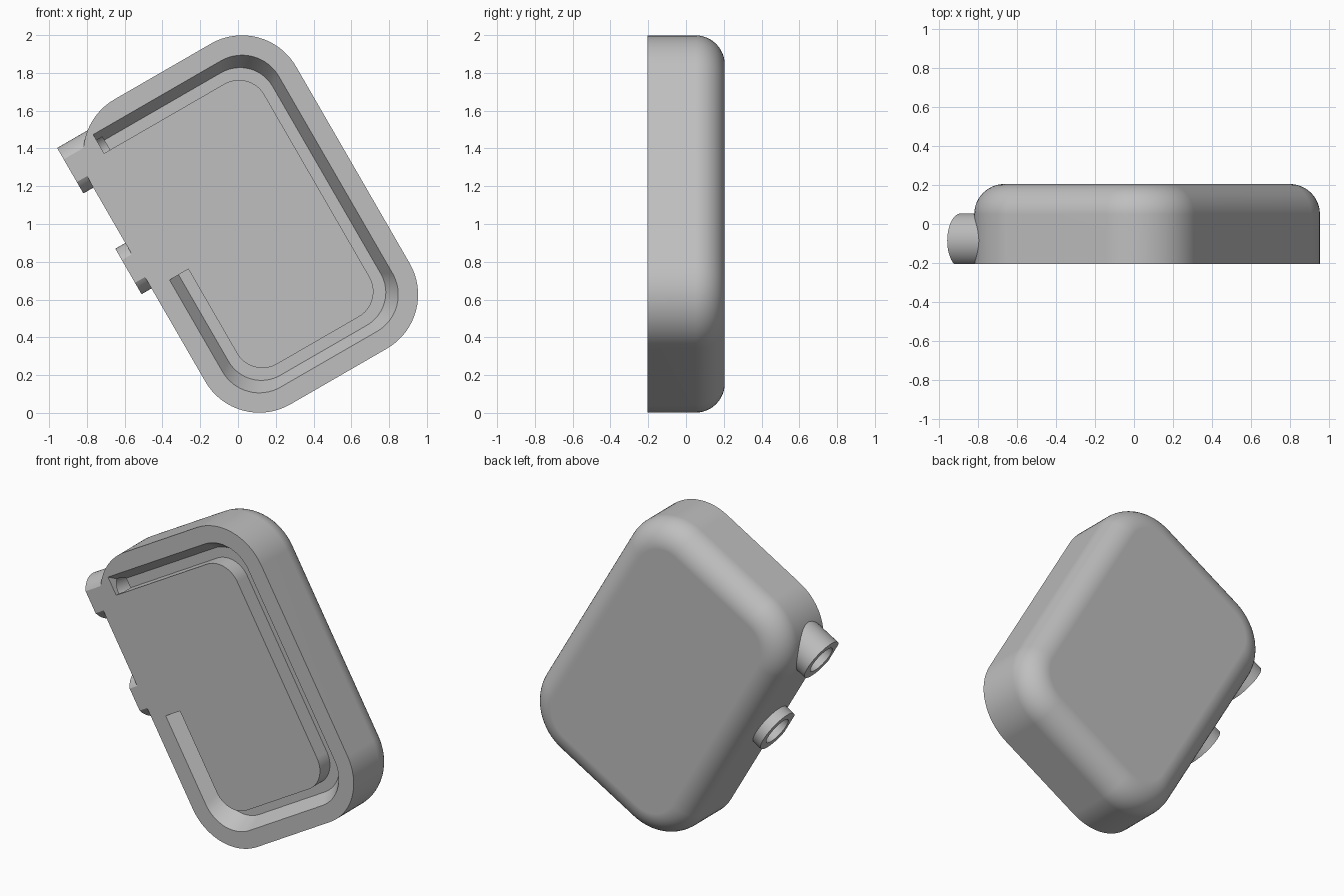
import bpy, bmesh
from math import sin, cos, pi, radians
from mathutils import Matrix, Vector

cube = bpy.data.objects.get("Cube")
if cube:
    bpy.data.objects.remove(cube, do_unlink=True)

HALF_W, HALF_H = 0.625, 0.932
CORNER, FILLET = 0.33, 0.155
FRONT, BACK = -0.205, 0.205
# The whole case leans over by thirty degrees
TILT = Matrix.Translation((0.067, 0, 1)) @ Matrix.Rotation(radians(-30), 4, 'Y')

grey = bpy.data.materials.new("grey_plastic")
grey.use_nodes = True
grey.diffuse_color = (0.52, 0.52, 0.52, 1)
grey.node_tree.nodes["Principled BSDF"].inputs["Base Color"].default_value = (0.52, 0.52, 0.52, 1)


def loft(name, loops, ring=False):
    """Skin a list of equal closed loops; ring joins last loop to first,
    treating each loop as an open strip with capped ends."""
    bm = bmesh.new()
    rows = [[bm.verts.new(TILT @ Vector(p)) for p in loop] for loop in loops]
    n, m = len(rows[0]), len(rows)
    for i in range(m if ring else m - 1):
        a, b = rows[i], rows[(i + 1) % m]
        for j in range(n - 1 if ring else n):
            k = (j + 1) % n
            bm.faces.new((a[j], a[k], b[k], b[j]))
    if ring:
        bm.faces.new([r[0] for r in rows])
        bm.faces.new([r[-1] for r in rows])
    else:
        bm.faces.new(rows[0])
        bm.faces.new(rows[-1])
    bmesh.ops.recalc_face_normals(bm, faces=bm.faces)
    mesh = bpy.data.meshes.new(name)
    bm.to_mesh(mesh)
    bm.free()
    mesh.materials.append(grey)
    obj = bpy.data.objects.new(name, mesh)
    bpy.context.collection.objects.link(obj)
    return obj


def corner_arc(sx, sz, start, inset, radius, y, steps=16):
    cx = sx * (HALF_W - inset - radius)
    cz = sz * (HALF_H - inset - radius)
    return [(cx + radius * cos(start - pi / 2 * i / steps), y,
             cz + radius * sin(start - pi / 2 * i / steps)) for i in range(steps + 1)]


def three_corners(inset, radius, y):
    return (corner_arc(1, 1, pi / 2, inset, radius, y)
            + corner_arc(1, -1, 0, inset, radius, y)
            + corner_arc(-1, -1, -pi / 2, inset, radius, y))


def outline(inset, radius, y):
    return three_corners(inset, radius, y) + corner_arc(-1, 1, pi, inset, radius, y)


def groove_path(inset, radius, y):
    return ([(-0.485, y, HALF_H - inset)] + three_corners(inset, radius, y)
            + [(inset - HALF_W, y, -0.042)])


def rod(name, z, radius, x0, x1, sides=48):
    """Cylinder along the case width, trimmed flat at the front plane."""
    def disc(x):
        return [(x, max(FRONT, -0.085 + radius * cos(2 * pi * i / sides)),
                 z + radius * sin(2 * pi * i / sides)) for i in range(sides)]
    return loft(name, [disc(x0), disc(x1)])


def cut(obj, cutter):
    cutter.hide_render = True
    mod = obj.modifiers.new("cut", 'BOOLEAN')
    mod.operation, mod.solver, mod.object = 'DIFFERENCE', 'EXACT', cutter
    bpy.context.view_layer.objects.active = obj
    bpy.ops.object.modifier_apply(modifier=mod.name)


# Case with a rounded back edge
steps = 12
loops = [outline(0, CORNER, FRONT)]
for i in range(steps + 1):
    t = pi / 2 * i / steps
    d = FILLET * (1 - cos(t))
    loops.append(outline(d, CORNER - d, BACK - FILLET + FILLET * sin(t)))
case = loft("case", loops)

# Groove in the front: sloped outer wall, flat floor, straight inner wall
groove = loft("groove_cutter", [
    groove_path(0.105, 0.225, FRONT - 0.03),
    groove_path(0.105, 0.225, FRONT),
    groove_path(0.160, 0.200, FRONT + 0.1),
    groove_path(0.220, 0.155, FRONT + 0.1),
    groove_path(0.220, 0.155, FRONT - 0.03)], ring=True)
cut(case, groove)
helpers, parts = [groove], [case]

# Side tubes with bores
for name, z, inner, bore_end in (("upper_tube", 0.722, -0.49, -0.45),
                                 ("lower_tube", 0.106, -0.55, -0.5)):
    tube = rod(name, z, 0.139, -0.686, inner)
    bore = rod(name + "_bore_cutter", z, 0.09, -0.75, bore_end)
    cut(tube, bore)
    cut(case, bore)
    parts.append(tube)
    helpers.append(bore)

for h in helpers:
    bpy.data.objects.remove(h, do_unlink=True)

# Smooth rounded surfaces, keep edges sharp
for obj in parts:
    bpy.ops.object.select_all(action='DESELECT')
    obj.select_set(True)
    bpy.context.view_layer.objects.active = obj
    bpy.ops.object.shade_smooth_by_angle(angle=radians(30))
    mod = obj.modifiers.new("even_shading", 'WEIGHTED_NORMAL')
    mod.keep_sharp = True
